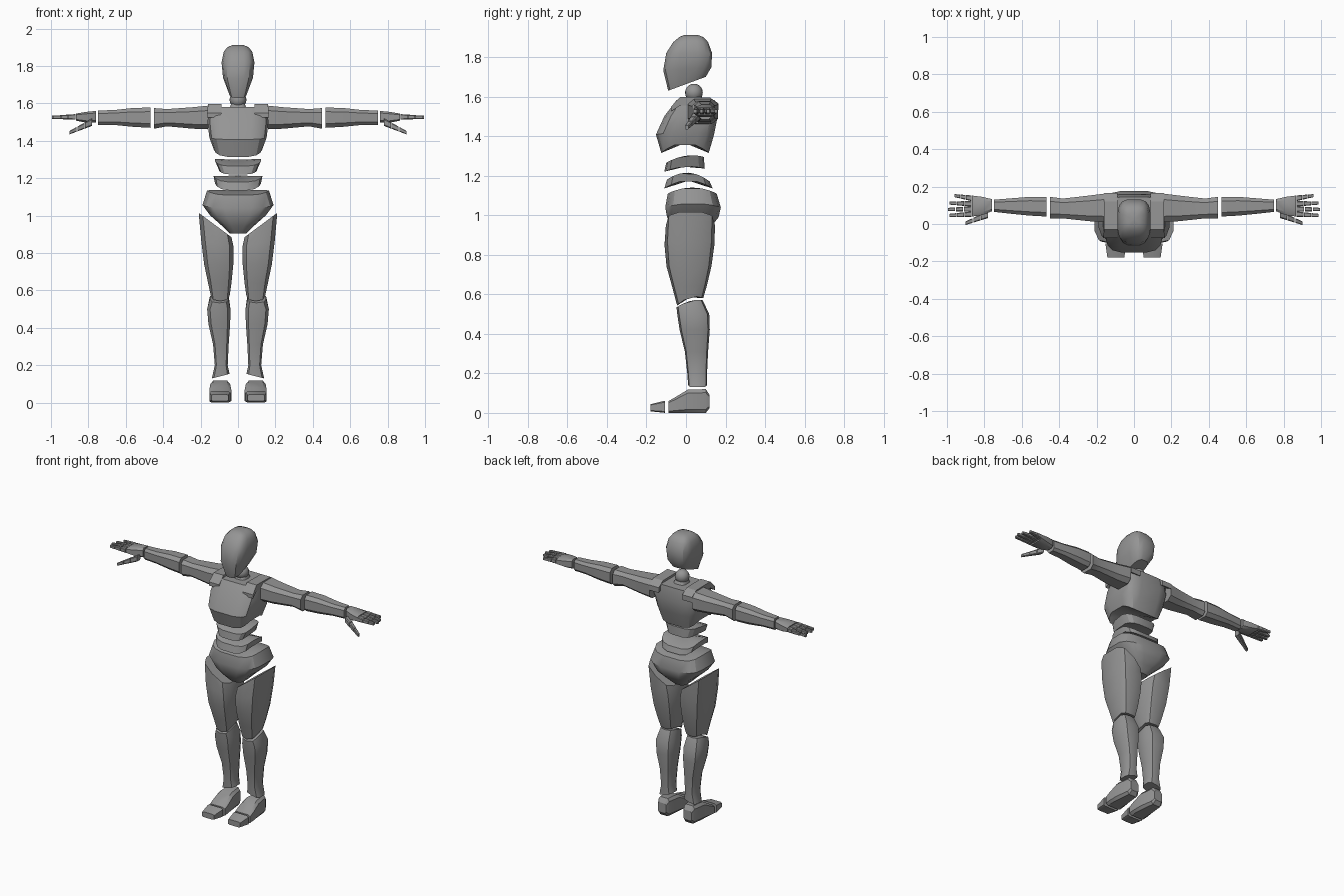
import bpy, bmesh, math

cube = bpy.data.objects.get("Cube")
if cube:
    bpy.data.objects.remove(cube, do_unlink=True)

grey = bpy.data.materials.new("matte grey")
grey.use_nodes = True
colour = (0.3, 0.3, 0.3, 1)
grey.diffuse_color = colour
grey.node_tree.nodes["Principled BSDF"].inputs["Base Color"].default_value = colour

# Order in which (across, depth, along) land on x, y, z for each loft axis
AXES = {
    "X": lambda a, b, t: (t, a, b),
    "Y": lambda a, b, t: (a, t, b),
    "Z": lambda a, b, t: (a, b, t),
}


def finish(name, bm, angle=30):
    """Turn a bmesh into a shaded grey object."""
    bmesh.ops.recalc_face_normals(bm, faces=bm.faces)
    mesh = bpy.data.meshes.new(name)
    bm.to_mesh(mesh)
    bm.free()
    mesh.materials.append(grey)
    obj = bpy.data.objects.new(name, mesh)
    bpy.context.collection.objects.link(obj)
    bpy.ops.object.select_all(action="DESELECT")
    obj.select_set(True)
    bpy.context.view_layer.objects.active = obj
    bpy.ops.object.shade_smooth_by_angle(angle=math.radians(angle))
    return obj


def loft(name, rings, axis="Z", sides=12, power=0.6, flip=1):
    """Skin rounded-box rings: (along, a0, a1, b0, b1, tilt_a, tilt_b, bend_b)."""
    bm = bmesh.new()
    place = AXES[axis]
    angles = [math.tau * (i + 0.5) / sides for i in range(sides)]
    peak = math.cos(angles[0])

    def rounded(value):
        return math.copysign(abs(value / peak) ** power, value)

    def vertex(a, b, t):
        x, y, z = place(a, b, t)
        return bm.verts.new((x * flip, y, z))

    loops, centres = [], []
    for t, a0, a1, b0, b1, *shape in rings:
        tilt_a, tilt_b, bend = (shape + [0, 0, 0])[:3]
        ca, cb, ha, hb = (a0 + a1) / 2, (b0 + b1) / 2, (a1 - a0) / 2, (b1 - b0) / 2
        loop = []
        for ang in angles:
            u, v = rounded(math.cos(ang)), rounded(math.sin(ang))
            loop.append(vertex(ca + ha * u, cb + hb * v,
                               t + tilt_a * u + tilt_b * v + bend * v * v))
        loops.append(loop)
        centres.append((ca, cb, t))
    for low, high in zip(loops, loops[1:]):
        for i in range(sides):
            j = (i + 1) % sides
            bm.faces.new((low[i], low[j], high[j], high[i]))
    for loop, centre in ((loops[0], centres[0]), (loops[-1], centres[-1])):
        middle = vertex(*centre)
        for i in range(sides):
            bm.faces.new((loop[i], loop[(i + 1) % sides], middle))
    return finish(name, bm)


def torso(name, rings, power=0.6):
    """Loft centred on x = 0: (z, half_width, y0, y1, tilt_y, bend_y)."""
    full = [(z, -w, w, y0, y1, 0, *rest) for z, w, y0, y1, *rest in rings]
    return loft(name, full, sides=16, power=power)


def pair(name, rings, **options):
    """The same loft on both sides."""
    for side, flip in (("left", 1), ("right", -1)):
        loft(f"{side}_{name}", rings, flip=flip, **options)


def digit(name, start, end, thick, thin):
    """Three tapering joints with small gaps along a line."""
    for joint in range(3):
        rings = []
        for f in (joint / 3, (joint + 0.9) / 3):
            x, y, z = (s + (e - s) * f for s, e in zip(start, end))
            r = thick + (thin - thick) * f
            rings.append((x, y - r, y + r, z - r, z + r))
        pair(f"{name}_joint_{joint}", rings, axis="X", sides=8, power=0.45)


# Head and neck
torso("head", [
    (1.665, .048, -.09, .10, .035),
    (1.74, .08, -.115, .128, .008),
    (1.82, .088, -.1, .132),
    (1.875, .077, -.065, .112),
    (1.90, .058, -.035, .09),
    (1.912, .03, -.01, .06),
])
ball = bmesh.new()
bmesh.ops.create_uvsphere(ball, u_segments=16, v_segments=10, radius=.045)
bmesh.ops.translate(ball, verts=ball.verts, vec=(0, .04, 1.62))
finish("neck_ball", ball)
torso("neck_base", [(1.56, .05, -.01, .1), (1.6, .036, .01, .08)])

# Chest, waist plates and pelvis
torso("chest", [
    (1.365, .13, -.125, .115, 0, -.05),
    (1.42, .153, -.152, .142, 0, -.012),
    (1.5, .163, -.11, .16),
    (1.582, .155, -.048, .145),
], power=0.5)
torso("upper_waist_plate", [
    (1.245, .1, -.11, .095, .008, -.017),
    (1.30, .122, -.1, .09, .015, -.02),
])
torso("lower_waist_plate", [
    (1.175, .122, -.11, .135, 0, -.04),
    (1.215, .13, -.096, .12, -.005, -.04),
])
torso("pelvis", [
    (.905, .045, -.04, .09),
    (.945, .085, -.075, .13),
    (1.005, .15, -.096, .165, 0, -.015),
    (1.06, .19, -.105, .176, 0, -.02),
    (1.14, .165, -.092, .155, 0, -.03),
])

# Shoulder straps arching front to back
pair("shoulder_strap", [
    (-.075, .088, .165, 1.525, 1.55),
    (-.03, .088, .16, 1.555, 1.598),
    (.12, .088, .16, 1.555, 1.596),
    (.165, .088, .16, 1.53, 1.565),
], axis="Y", sides=4)

# Arms, running outward along x
pair("upper_arm", [
    (.16, .01, .162, 1.462, 1.588),
    (.24, .015, .152, 1.465, 1.58),
    (.38, .03, .136, 1.478, 1.57),
    (.448, .03, .145, 1.465, 1.575),
], axis="X", sides=8)
pair("forearm", [
    (.468, .04, .145, 1.47, 1.578),
    (.56, .045, .145, 1.475, 1.576),
    (.66, .055, .137, 1.485, 1.565),
    (.748, .065, .13, 1.485, 1.562),
], axis="X", sides=8)
pair("palm", [
    (.76, .068, .133, 1.497, 1.56),
    (.81, .048, .145, 1.497, 1.555),
    (.866, .04, .152, 1.508, 1.546),
], axis="X", sides=8, power=0.5)

# Fingers and thumb
for finger, near, far, tip in (
    ("little_finger", .138, .152, .962),
    ("ring_finger", .108, .112, .99),
    ("middle_finger", .08, .078, 1),
    ("index_finger", .052, .046, .99),
):
    digit(finger, (.87, near, 1.528), (tip, far, 1.526), .015, .008)
digit("thumb", (.78, .052, 1.5), (.905, .002, 1.442), .02, .009)

# Legs
pair("thigh", [
    (.585, .045, .145, -.043, .085, 0, .018, -.022),
    (.64, .035, .16, -.068, .102),
    (.74, .025, .181, -.095, .125),
    (.85, .023, .197, -.105, .14, .02),
    (.95, .035, .21, -.098, .143, .065),
], sides=10)
pair("shin", [
    (.142, .045, .14, .012, .105, -.012),
    (.2, .055, .124, .008, .105),
    (.31, .05, .133, -.004, .11),
    (.42, .042, .158, -.03, .118),
    (.5, .04, .165, -.042, .115),
    (.565, .05, .15, -.046, .082, 0, .018, -.012),
], sides=10)

# Feet, running front to back along y
pair("foot", [
    (-.088, .036, .152, 0, .06),
    (-.05, .036, .153, 0, .082),
    (.01, .042, .148, 0, .118),
    (.1, .055, .135, 0, .12),
    (.12, .065, .125, .025, .09),
], axis="Y", sides=8, power=0.4)
pair("toe_cap", [
    (-.18, .052, .142, .008, .044),
    (-.105, .04, .153, 0, .062),
], axis="Y", sides=8, power=0.3)
